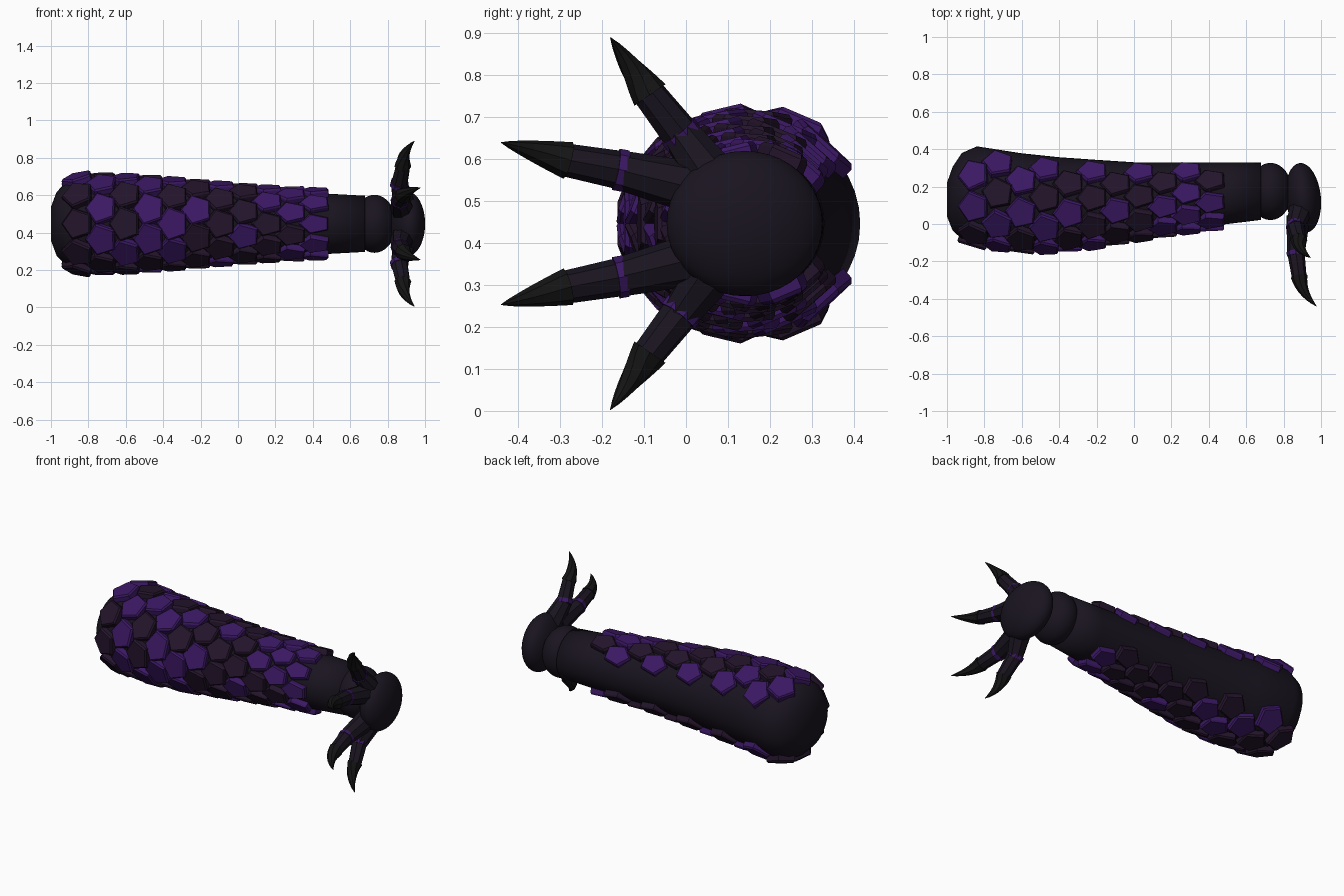
import bpy, bmesh, math, random
from mathutils import Vector, Matrix

if "Cube" in bpy.data.objects:
    bpy.data.objects.remove(bpy.data.objects["Cube"])

random.seed(4)
ZC = 0.447


def material(name, rgb):
    m = bpy.data.materials.new(name)
    m.diffuse_color = (*rgb, 1)
    m.use_nodes = True
    m.node_tree.nodes["Principled BSDF"].inputs["Base Color"].default_value = m.diffuse_color
    return m


HIDE = material("hide", (0.010, 0.007, 0.014))
DARK = material("dark_scale", (0.017, 0.007, 0.024))
PURPLE = material("purple_scale", (0.043, 0.009, 0.125))
CLAW = material("claw", (0.007, 0.007, 0.007))


def finish(name, bm, mat, smooth=False):
    bmesh.ops.recalc_face_normals(bm, faces=bm.faces)
    mesh = bpy.data.meshes.new(name)
    bm.to_mesh(mesh)
    bm.free()
    mesh.materials.append(mat)
    for p in mesh.polygons:
        p.use_smooth = smooth
    ob = bpy.data.objects.new(name, mesh)
    bpy.context.collection.objects.link(ob)
    return ob


def loft(name, rings, mat, smooth=False):
    bm = bmesh.new()
    loops = [[bm.verts.new(p) for p in r] for r in rings]
    n = len(loops[0])
    for a, b in zip(loops, loops[1:]):
        for i in range(n):
            j = (i + 1) % n
            bm.faces.new((a[i], a[j], b[j], b[i]))
    bm.faces.new(loops[0])
    bm.faces.new(loops[-1])
    return finish(name, bm, mat, smooth)


def tube(name, path, radii, mat, sides=8):
    rings = []
    for k, (p, r) in enumerate(zip(path, radii)):
        d = path[min(k + 1, len(path) - 1)] - path[max(k - 1, 0)]
        q = d.to_track_quat('Z', 'X')
        rings.append([p + q @ Vector((r * math.cos(t), r * math.sin(t), 0))
                      for t in (2 * math.pi * i / sides for i in range(sides))])
    return loft(name, rings, mat)


def ellipsoid(name, center, radii, mat, tilt=0):
    bm = bmesh.new()
    bmesh.ops.create_uvsphere(bm, u_segments=32, v_segments=20, radius=1)
    m = (Matrix.Translation(center) @ Matrix.Rotation(tilt, 4, 'Z')
         @ Matrix.Diagonal((*radii, 1)))
    bmesh.ops.transform(bm, matrix=m, verts=bm.verts)
    return finish(name, bm, mat, True)


# limb profile: x, centre y, radius y, radius z
LIMB = [(-1, .13, .09, .09), (-.97, .135, .17, .17), (-.92, .15, .23, .222),
        (-.84, .157, .258, .246), (-.6, .125, .253, .238), (-.4, .115, .242, .225),
        (-.2, .12, .223, .207), (0, .13, .2, .19), (.2, .145, .184, .175),
        (.5, .165, .165, .16), (.68, .175, .153, .15)]


def limb_point(x, t):
    for a, b in zip(LIMB, LIMB[1:]):
        if x <= b[0]:
            break
    f = (x - a[0]) / (b[0] - a[0])
    cy, ry, rz = (a[i] + (b[i] - a[i]) * f for i in (1, 2, 3))
    return Vector((x, cy - ry * math.cos(t), ZC + rz * math.sin(t)))


loft("limb", [[limb_point(s[0], 2 * math.pi * i / 40) for i in range(40)]
              for s in LIMB], HIDE, True)

# overlapping five-sided scales in staggered rows, bare strip along the back
plates = {"dark": bmesh.new(), "purple": bmesh.new()}
PITCH = math.radians(38)
for row in range(11):
    x = 0.41 - 0.1265 * row
    count = 7 + row % 2
    for k in range(count):
        t = (k - (count - 1) / 2) * PITCH
        p = limb_point(x, t)
        tx = (limb_point(x + .06, t) - limb_point(x - .06, t)).normalized()
        tt = limb_point(x, t + .02) - limb_point(x, t - .02)
        n = tx.cross(tt).normalized()
        if n.dot(p - Vector((x, .14, ZC))) < 0:
            n = -n
        frame = Matrix((tx, n.cross(tx), n)).transposed().to_4x4()
        half = 0.37 * (p - Vector((x, .14, ZC))).length
        m = (Matrix.Translation(p + n * 0.006) @ frame
             @ Matrix.Rotation(-math.radians(5), 4, 'Y'))
        bm = plates["purple" if random.random() < .42 else "dark"]
        rings = []
        for h, s in ((-.02, 1), (.01, 1), (.02, .9)):
            rings.append([bm.verts.new(m @ Vector((.088 * s * math.cos(a), half * s * math.sin(a), h)))
                          for a in (math.pi + 2 * math.pi * i / 5 for i in range(5))])
        for a, b in zip(rings, rings[1:]):
            for i in range(5):
                j = (i + 1) % 5
                bm.faces.new((a[i], a[j], b[j], b[i]))
        bm.faces.new(rings[0])
        bm.faces.new(rings[-1])
finish("dark_scales", plates["dark"], DARK)
finish("purple_scales", plates["purple"], PURPLE)

# ankle and foot
ellipsoid("ankle", (.73, .174, ZC), (.115, .153, .155), HIDE)
ellipsoid("foot", (.905, .14, ZC), (.094, .187, .173), HIDE, .1)

# toes: base, knuckle, claw root, tip (z relative to the limb axis)
TOES = {"outer": [(.89, .07, .10), (.862, -.012, .212), (.884, -.095, .318), (.944, -.18, .443)],
        "inner": [(.878, .04, .08), (.866, -.155, .127), (.885, -.295, .153), (.976, -.44, .193)]}
for label, pts in TOES.items():
    for side, s in (("upper", 1), ("lower", -1)):
        name = f"{label}_{side}_"
        base, knuckle, root, tip = [Vector((a, b, ZC + s * c)) for a, b, c in pts]
        tube(name + "toe_base", [base, knuckle], [.064, .047], HIDE)
        tube(name + "toe_end", [knuckle, root], [.046, .039], HIDE)
        # purple knuckle band
        d = (root - knuckle).normalized()
        tube(name + "knuckle", [knuckle - d * .012, knuckle + d * .012], [.05, .05], PURPLE)
        # curved claw
        start = root - d * .015
        ctrl = start + (tip - start) * .55 + Vector((-.04, 0, 0))
        path, radii = [], []
        for i in range(8):
            u = i / 7
            path.append(start * (1 - u) ** 2 + ctrl * 2 * u * (1 - u) + tip * u * u)
            radii.append(.044 * (1 - u) ** .85 + .001)
        tube(name + "claw", path, radii, CLAW)
